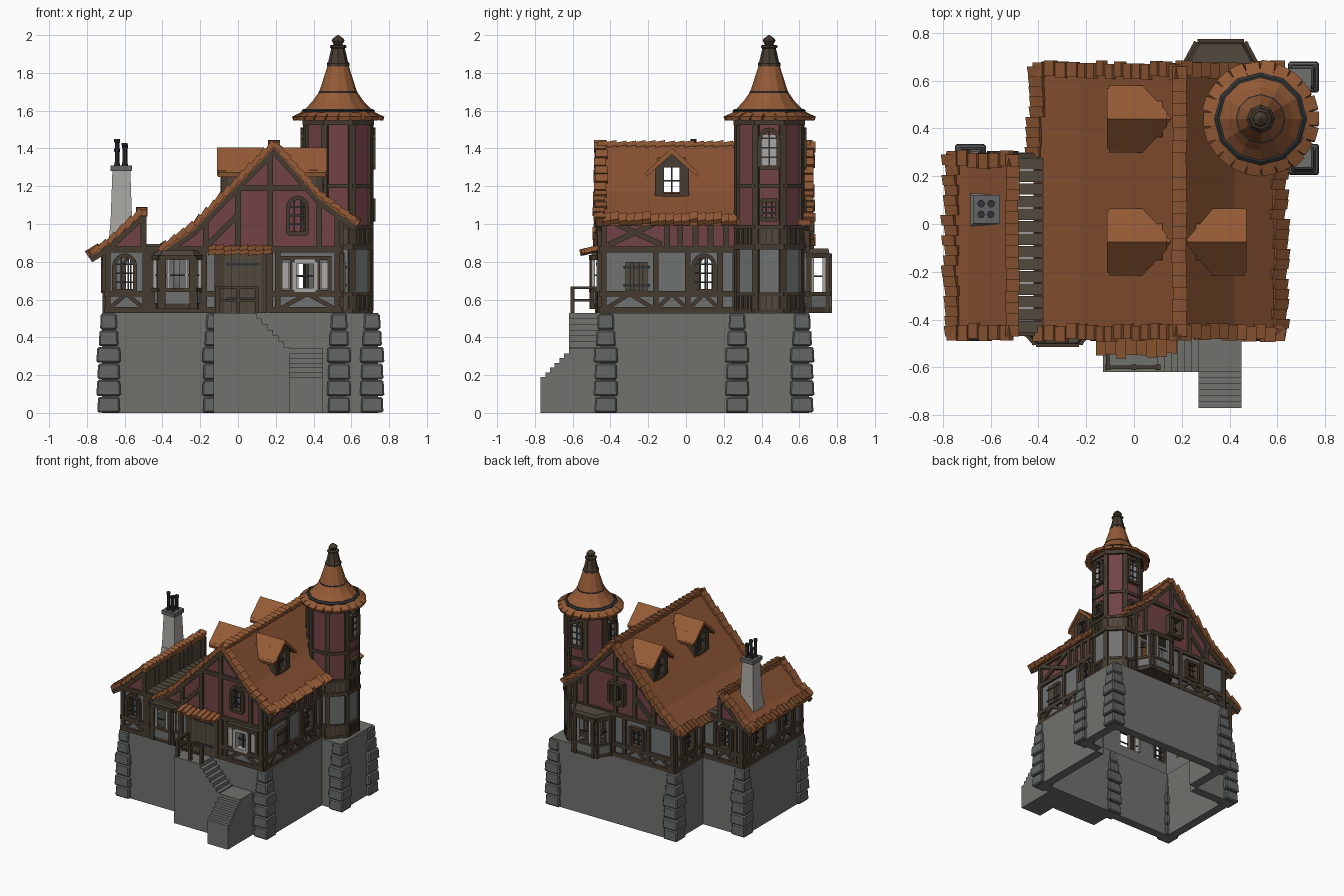
import bpy, bmesh, math, random
from mathutils import Vector as V

if "Cube" in bpy.data.objects:
    bpy.data.objects.remove(bpy.data.objects["Cube"])
random.seed(4)
COL = dict(stone=(.165,.165,.155), block_stone=(.125,.13,.13), grey_plaster=(.16,.17,.165), red_plaster=(.17,.055,.062),
           timber=(.062,.045,.03), plank=(.085,.068,.047), tile=(.30,.105,.037), roof=(.245,.083,.032),
           iron=(.03,.033,.035), pale=(.40,.39,.37))
MAT = {}
for k, c in COL.items():
    MAT[k] = bpy.data.materials.new(k); MAT[k].diffuse_color = (*c, 1)
PARTS = {}
def part(name, mat):
    return PARTS.setdefault(name, (bmesh.new(), mat))[0]
# drawing planes: (u, v, depth outward) to world
front = lambda o: lambda u, z, d: V((u, o-d, z))
back = lambda o: lambda u, z, d: V((u, o+d, z))
right = lambda o: lambda u, z, d: V((o+d, u, z))
left = lambda o: lambda u, z, d: V((o-d, u, z))
T = lambda u, v, d: V((u, v, d))
def prism(bm, P, poly, d0, d1, s=1.0):
    cu = sum(p[0] for p in poly)/len(poly); cv = sum(p[1] for p in poly)/len(poly)
    a = [bm.verts.new(P(u, v, d0)) for u, v in poly]
    b = [bm.verts.new(P(cu+(u-cu)*s, cv+(v-cv)*s, d1)) for u, v in poly]
    bm.faces.new(a); bm.faces.new(b[::-1])
    for i in range(len(a)):
        j = (i+1) % len(a); bm.faces.new((a[i], b[i], b[j], a[j]))
def rect(bm, P, u0, u1, v0, v1, d0, d1, s=1.0):
    prism(bm, P, [(u0,v0),(u1,v0),(u1,v1),(u0,v1)], d0, d1, s)
def beam(bm, P, u0, v0, u1, v1, w=.03, d0=-.005, d1=.018):
    l = math.hypot(u1-u0, v1-v0); a, b = -(v1-v0)/l*w/2, (u1-u0)/l*w/2
    prism(bm, P, [(u0+a,v0+b),(u1+a,v1+b),(u1-a,v1-b),(u0-a,v0-b)], d0, d1)
def beams(P, rows, name="timber_frame", w=.03):
    for r in rows: beam(part(name, "timber"), P, *r, w=w)
def obox(bm, c, x, y, z):
    v = [bm.verts.new(c+x*i+y*j+z*k) for i in (-1,1) for j in (-1,1) for k in (-1,1)]
    for f in ((0,1,3,2),(4,6,7,5),(0,4,5,1),(2,3,7,6),(0,2,6,4),(1,5,7,3)): bm.faces.new([v[i] for i in f])
def tiles(p0, p1, n, a, b, jit=.35, name="edge_tiles"):
    p0, p1, a, b = V(p0), V(p1), V(a), V(b); d = (p1-p0)/n
    for i in range(n):
        r = random.uniform(-jit, jit)
        obox(part(name, "tile"), p0+d*(i+.5)+a*r, d*.5+b*.35, a, b*random.uniform(.8, 1.1))
def lathe(bm, c, prof, n, rot=0):
    rings = [[bm.verts.new((c[0]+r*math.cos(rot+i*math.tau/n), c[1]+r*math.sin(rot+i*math.tau/n), z)) for i in range(n)] for r, z in prof]
    for A, B in zip(rings, rings[1:]):
        for i in range(n): bm.faces.new((A[i], A[(i+1)%n], B[(i+1)%n], B[i]))
    bm.faces.new(rings[0][::-1]); bm.faces.new(rings[-1])
def wall(name, mat, P, outline, holes=(), t=.03):
    cu = bpy.data.curves.new("tmp", 'CURVE'); cu.dimensions = '2D'; cu.fill_mode = 'BOTH'; cu.extrude = t/2
    for loop in [outline, *holes]:
        s = cu.splines.new('POLY'); s.points.add(len(loop)-1); s.use_cyclic_u = True
        for p, q in zip(s.points, loop): p.co = (*q, 0, 1)
    ob = bpy.data.objects.new("tmp", cu); bpy.context.collection.objects.link(ob)
    dg = bpy.context.evaluated_depsgraph_get()
    me = bpy.data.meshes.new_from_object(ob.evaluated_get(dg))
    b = bmesh.new(); b.from_mesh(me); bmesh.ops.remove_doubles(b, verts=b.verts, dist=1e-5)
    for v in b.verts: v.co = P(v.co.x, v.co.y, v.co.z-t/2)
    b.to_mesh(me); part(name, mat).from_mesh(me); b.free()
    bpy.data.objects.remove(ob)
def window(P, u, z0, w, h, arch=False, nv=1, nh=2, d=.025, frame="timber"):
    pts = [(u-w/2, z0), (u+w/2, z0)]
    if arch: pts += [(u+w/2*math.cos(a), z0+h-w/2+w/2*math.sin(a)) for a in [math.pi*i/6 for i in range(7)]]
    else: pts += [(u+w/2, z0+h), (u-w/2, z0+h)]
    for p, q in zip(pts, pts[1:]+pts[:1]): beam(part("window_frames_"+frame, frame), P, *p, *q, w=.022, d0=-.03, d1=d)
    for i in range(nv): x = u-w/2+w*(i+1)/(nv+1); beam(part("window_bars", "iron"), P, x, z0, x, z0+h, .008, -.015, -.005)
    for i in range(nh): z = z0+h*(i+1)/(nh+1); beam(part("window_bars", "iron"), P, u-w/2, z, u+w/2, z, .008, -.015, -.005)
    return pts
def box_pts(a, b, c, d): return [(a,c),(b,c),(b,d),(a,d)]

# stone base: hollow wall ring, tower slab and corner blocks
ring = [(-.72,-.455),(.57,-.455),(.57,.24),(.74,.24),(.74,.65),(-.36,.65),(-.36,.3),(-.72,.3)]
for (x0,y0),(x1,y1) in zip(ring, ring[1:]+ring[:1]):
    l = math.hypot(x1-x0, y1-y0); a, b = -(y1-y0)/l*.035, (x1-x0)/l*.035
    beam(part("base_wall", "stone"), T, x0+a, y0+b, x1+a, y1+b, .07, 0, .53)
rect(part("base_wall", "stone"), T, .5, .74, .24, .65, .49, .53)
for x, y in [(-.685,-.425),(-.685,.27),(-.33,.615),(.535,-.425),(.71,.27),(.71,.615),(-.125,-.425)]:
    for i in range(6):
        h = (.065 if i % 2 else .06) - (.008 if i == 4 else .02 if i == 5 else 0)
        rect(part("corner_blocks", "block_stone"), T, x-h, x+h, y-h, y+h, i*.088+.002, i*.088+.085, .93)
# entrance stairs
st = part("stairs", "stone")
rect(st, T, -.13, .1, -.62, -.44, 0, .53)
for i in range(6):
    rect(st, T, .1+i*.0283, .1283+i*.0283, -.62, -.44, 0, .53-.03*(i+1))
    rect(st, T, .27, .45, -.62-.025*(i+1), -.62-.025*i, 0, .34-.025*(i+1))
rect(st, T, .27, .45, -.62, -.44, 0, .34)
rl = part("railing", "timber")
for x, y in [(-.11,-.6),(.1,-.6),(0,-.6),(-.11,-.47)]: rect(rl, T, x-.011, x+.011, y-.011, y+.011, .53, .67)
for z in (.59, .655):
    rect(rl, T, -.11, .1, -.608, -.592, z, z+.014); rect(rl, T, -.118, -.102, -.6, -.46, z, z+.014)

# ground floor walls with openings
Fr, Ba, Ri, WL, WB, ML = front(-.45), back(.635), right(.54), left(-.70), back(.28), left(-.34)
wall("ground_walls", "grey_plaster", Fr, box_pts(-.70,.54,.53,.87), [window(Fr,-.6,.645,.11,.19,True,2,3),
     box_pts(-.41,-.22,.64,.82), window(Fr,.355,.65,.11,.15,frame="pale",nh=1)])
wall("ground_walls", "grey_plaster", Ri, box_pts(-.45,.28,.53,.87), [window(Ri,.095,.645,.11,.19,True,2,3)])
wall("ground_walls", "grey_plaster", Ba, box_pts(-.34,.54,.53,.87), [box_pts(.26,.46,.64,.82), window(Ba,-.02,.65,.11,.15)])
wall("ground_walls", "grey_plaster", ML, box_pts(.28,.635,.53,.9), [window(ML,.46,.645,.11,.19,True,2,3)])
wall("ground_walls", "grey_plaster", WL, box_pts(-.45,.28,.53,.87), [window(WL,u,.645,.11,.19,True,2,3) for u in (-.25,.12)])
wall("ground_walls", "grey_plaster", WB, box_pts(-.70,-.34,.53,.87), [window(WB,-.55,.645,.11,.19,True,2,3)])
# upper gables and side strip
gable = [(-.32,.87),(.54,.87),(.54,1.05),(.42,1.14),(.19,1.40),(-.23,.975)]
wall("upper_walls", "red_plaster", Fr, gable, [window(Fr,.315,.95,.1,.19,True,2,3)])
wall("upper_walls", "red_plaster", Ba, gable, [window(Ba,.15,.96,.12,.16,False,1,1,.04)])
wall("upper_walls", "red_plaster", Ri, box_pts(-.45,.28,.87,1.05))
for P in (Fr, WB): wall("upper_walls", "red_plaster", P, [(-.70,.87),(-.49,.87),(-.49,1.06)])
# half timbering
def ground_frame(P, a, b, posts):
    beams(P, [(a,.545,b,.545),(a,.865,b,.865),(a,.63,b,.63)])
    beams(P, [(u,.535,u,.87) for u in posts])
    for p, q in zip(posts, posts[1:]):
        if q-p > .12: beams(P, [(p,.545,(p+q)/2,.63),(q,.545,(p+q)/2,.63)], w=.022)
ground_frame(Fr, -.71, -.1, [-.69,-.49,-.46,-.18,-.11])
ground_frame(Fr, .16, .55, [.17,.21,.525])
ground_frame(Ri, -.46, .27, [-.435,-.16,.01,.18,.26])
ground_frame(Ba, -.35, .55, [-.33,-.12,.09,.19,.52])
ground_frame(WL, -.46, .29, [-.435,-.34,-.15,.03,.21,.265])
ground_frame(WB, -.71, -.34, [-.69,-.64,-.46,-.35])
ground_frame(ML, .28, .645, [.29,.38,.54,.63])
prof = [(-.42,.865),(-.23,1.0),(-.07,1.164),(.12,1.358),(.19,1.43),(.26,1.351),(.42,1.17),(.62,1.02)]
wprof = [(-.78,.85),(-.69,.905),(-.51,1.07)]
for P in (Fr, Ba):
    beams(P, [(0,.87,0,1.2),(.17,.87,.17,1.38),(.43,.87,.43,1.12),(-.17,.87,-.17,1.02),(0,1.19,.38,1.19),(-.17,.88,0,1.05),(.525,.87,.525,1.05)])
    beams(P, [(a[0],a[1]-.045,b[0],b[1]-.045) for a, b in zip(prof, prof[1:])])
for P in (Fr, WB): beams(P, [(a[0],a[1]-.04,b[0],b[1]-.04) for a, b in zip(wprof, wprof[1:])]+[(-.5,.87,-.5,1.04)])
beams(Ri, [(-.45,1.03,.28,1.03),(-.435,.88,-.435,1.03),(-.41,.89,-.13,1.02),(-.41,1.02,-.13,.89)]+[(u,.88,u,1.03) for u in (-.1,-.03,.05,.13,.21)])
# door, shutters, pale window surrounds
rect(part("door", "plank"), Fr, -.075, .125, .53, .85, 0, .02)
beams(Fr, [(-.085,.53,-.085,.86),(.135,.53,.135,.86)], "door_frame", .035)
for z in (.6, .78): rect(part("door_iron", "iron"), Fr, -.06, .11, z, z+.014, .02, .026)
for i in range(4): rect(part("door_iron", "iron"), Fr, -.036+i*.04, -.032+i*.04, .53, .85, .02, .023)
for i in range(5): rect(part("shutters", "plank"), Ri, -.32+i*.024, -.299+i*.024, .645, .8, 0, .03)
for z in (.67, .765): rect(part("shutter_iron", "iron"), Ri, -.33, -.19, z, z+.012, .028, .036)
for a in (.235, .44): rect(part("window_panels", "pale"), Fr, a, a+.035, .655, .8, 0, .012)
beams(Fr, [(.215,.82,.495,.82),(.215,.64,.495,.64),(.225,.64,.225,.82),(.485,.64,.485,.82),(.285,.64,.285,.82),(.425,.64,.425,.82)], "front_window_frame", .02)
# bay windows
def bay(pts, zb, zt):
    t, p = part("bay_timber", "timber"), part("bay_panels", "grey_plaster")
    prism(t, T, pts, zb, zb+.03); prism(part("bay_roof", "plank"), T, pts, zt-.03, zt, .9)
    for a, b in zip(pts, pts[1:]):
        beam(p, T, *a, *b, .012, zb+.03, zb+.1)
        for z, w, h in ((zb+.09,.028,.02),(zt-.05,.028,.025)): beam(t, T, *a, *b, w, z, z+h)
        a, b = V(a), V(b)
        for k in (.1, .9): q = a.lerp(b, k); rect(t, T, q.x-.012, q.x+.012, q.y-.012, q.y+.012, zb, zt-.03)
        for k in (.24, .76): q = a.lerp(b, k); rect(part("bay_pale_frame", "pale"), T, q.x-.008, q.x+.008, q.y-.008, q.y+.008, zb+.1, zt-.04)
        beam(part("window_bars", "iron"), T, *a, *b, .007, (zb+zt)/2+.02, (zb+zt)/2+.028)
bay([(.2,.64),(.265,.76),(.46,.76),(.525,.64)], .53, .87)
bay([(-.45,-.455),(-.41,-.5),(-.23,-.5),(-.195,-.455)], .55, .86)

# main roof slabs with openings behind the dormers
def slope(p, q, y0, y1, t=.03):
    prism(part("roof_slabs", "roof"), back(0), [p, q, (q[0],q[1]-t), (p[0],p[1]-t)], y0, y1)
for i, (p, q) in enumerate(zip(prof, prof[1:])):
    spans = [(-.47,-.15),(0,.365),(.515,.66)] if i == 2 else [(-.47,-.15),(0,.66)] if i == 5 else [(-.47,.66)]
    for s in spans: slope(p, q, *s)
for p, q in zip(wprof, wprof[1:]): slope(p, q, -.46, .29)
def barge(pr, ys):
    for y in ys:
        for p, q in zip(pr, pr[1:]):
            d = V((q[0]-p[0], 0, q[1]-p[1])); n = V((-d.z, 0, d.x)).normalized()*.016
            tiles((p[0],y,p[1]), (q[0],y,q[1]), max(1, round(d.length/.055)), (0,.032,0), n, .25)
barge([prof[i] for i in (0,1,4,6,7)], (-.455,.645)); barge(wprof, (-.45,.27))
tiles((-.41,.28,.872), (-.41,.66,.872), 9, (.028,0,.02), (-.009,0,.012))
tiles((.605,-.48,1.03), (.605,.27,1.03), 18, (.028,0,-.02), (.009,0,.012))
tiles((-.765,-.47,.86), (-.765,.29,.86), 18, (.026,0,.016), (-.008,0,.012))
tiles((.19,-.47,1.425), (.19,.66,1.425), 22, (.03,0,0), (0,0,.014), .1)
tiles((-.51,-.47,1.065), (-.51,.29,1.065), 16, (.028,0,0), (0,0,.018), .1)
tiles((-.16,-.5,.862), (.18,-.5,.862), 8, (0,.05,.012), (0,-.003,.012), .3, "door_canopy")
# timber valley between the roofs
for i in range(14):
    y = -.455+i*.0525; rect(part("valley_planks", "plank"), T, -.49, -.355, y, y+.048, .87, .893)
    rect(part("valley_planks", "plank"), T, -.505, -.487, y, y+.048, .87, 1.055)
# dormers
for s, y in ((1,-.075),(-1,-.075),(-1,.44)):
    xf = .18+.26*s; P = right(xf) if s > 0 else left(xf)
    window(P, y, 1.15, .105, .16, False, 1, 1, .012)
    t = part("dormer_frame", "timber")
    for k in (-1, 1):
        rect(t, P, y+k*.057, y+k*.09, 1.12, 1.31, -.03, .008)
        prism(part("dormer_sides", "plank"), back(0), [(xf,1.13),(xf,1.3),(xf-s*.17,1.3)], y+k*.075, y+k*.088)
        prism(part("dormer_roofs", "tile"), P, [(y,1.395),(y,1.37),(y+k*.135,1.25),(y+k*.14,1.272)], -.24, .025)
        for i in range(5):
            r = random.uniform(0, .018)*1.0; w = .118+r-.012*max(0, i-2)
            prism(part("dormer_roofs", "tile"), P, [(y,1.405),(y,1.38),(y+k*w,1.395-w*.9-.022),(y+k*(w+.004),1.395-w*.9)], .032-i*.05-.05, .032-i*.05)
    prism(t, P, [(y-.09,1.31),(y+.09,1.31),(y,1.38)], -.03, .005)

# round-roofed octagonal tower
C, R8 = (.53, .44), math.pi/8
lathe(part("tower_lower", "grey_plaster"), C, [(.186,.53),(.186,.89)], 8, R8)
lathe(part("tower_upper", "red_plaster"), C, [(.186,.89),(.186,1.56)], 8, R8)
lathe(part("tower_planks", "plank"), C, [(.193,.53),(.193,.62)], 8, R8)
lathe(part("tower_planks", "plank"), C, [(.193,.89),(.193,.98)], 8, R8)
for z, r, h in ((.53,.2,.02),(.62,.2,.018),(.865,.204,.028),(.975,.204,.02),(1.19,.198,.022),(1.525,.205,.045)):
    lathe(part("tower_bands", "timber"), C, [(r,z),(r,z+h)], 8, R8)
for i in range(8):
    a = R8+i*math.pi/4; e, f = V((math.cos(a), math.sin(a), 0)), V((-math.sin(a), math.cos(a), 0))
    obox(part("tower_posts", "timber"), V((*C,1.04))+e*.182, e*.012, f*.018, V((0,0,.5)))
    b = a+R8; e, f = V((math.cos(b), math.sin(b), 0)), V((-math.sin(b), math.cos(b), 0))
    for k in (-.05,-.017,.017,.05):
        for z in (.58,.935): obox(part("tower_battens", "timber"), V((*C,z))+e*.18+f*k, e*.006, f*.006, V((0,0,.045)))
for P, u in ((right(.704),.44),(left(.356),.44),(back(.614),.53)):
    rect(part("tower_panes", "pale"), P, u-.04, u+.04, 1.31, 1.47, -.004, .002)
    window(P, u, 1.3, .1, .2, True, 2, 3, .025); rect(part("window_bars", "iron"), P, u-.004, u+.004, 1.31, 1.49, 0, .008)
    for z in (1.35, 1.4, 1.45): rect(part("window_bars", "iron"), P, u-.045, u+.045, z, z+.008, 0, .008)
    window(P, u, 1.025, .085, .1, False, 0, 0)
    for k in (-.015, .015):
        rect(part("window_bars", "iron"), P, u+k-.004, u+k+.004, 1.03, 1.12, 0, .008); rect(part("window_bars", "iron"), P, u-.04, u+.04, 1.07+k, 1.078+k, 0, .008)
lathe(part("tower_roof", "tile"), C, [(.215,1.555),(.19,1.59),(.178,1.605),(.135,1.65),(.1,1.7),(.055,1.84)], 12)
lathe(part("tower_roof_ring", "iron"), C, [(.188,1.588),(.195,1.6),(.182,1.61)], 12)
lathe(part("tower_roof_ring", "iron"), C, [(.101,1.692),(.104,1.7),(.097,1.706)], 12)
for i in range(22):
    a = i*math.tau/22; e, f = V((math.cos(a), math.sin(a), 0)), V((-math.sin(a), math.cos(a), 0))
    obox(part("tower_eave_tiles", "tile"), V((*C,1.572))+e*random.uniform(.203,.213), e*.03-V((0,0,.014)), f*.029, (e*.3+f*.25+V((0,0,1)))*.01)
lathe(part("finial", "timber"), C, [(.05,1.83),(.06,1.835),(.06,1.85),(.052,1.86),(.036,1.93),(.044,1.935),(.044,1.945),(.022,1.95),(.034,1.97),(.028,1.982),(.004,2.0)], 8)
# chimney
ch = part("chimney", "pale")
rect(ch, T, -.685, -.545, -.01, .13, .9, 1.02, .85); rect(ch, T, -.675, -.56, .005, .12, 1.0, 1.29, .82)
rect(part("chimney_cap", "block_stone"), T, -.675, -.56, .003, .122, 1.28, 1.31)
for x, y, z in ((-.64,.04,1.45),(-.6,.04,1.43),(-.64,.085,1.4),(-.598,.085,1.42)):
    lathe(part("chimney_pots", "iron"), (x,y), [(.018,1.3),(.012,1.33),(.012,z-.02),(.016,z-.015),(.016,z)], 8)

# turn every part into an object
for name, (bm, mat) in PARTS.items():
    bmesh.ops.recalc_face_normals(bm, faces=bm.faces)
    me = bpy.data.meshes.new(name); bm.to_mesh(me); bm.free()
    me.materials.clear(); me.materials.append(MAT[mat])
    ob = bpy.data.objects.new(name, me); bpy.context.collection.objects.link(ob)
    if name == "corner_blocks":
        m = ob.modifiers.new("soft_edges", 'BEVEL'); m.width = .008; m.segments = 1

for m in bpy.data.materials:
    if m.users and not m.is_grease_pencil:
        m.use_nodes = True
        m.node_tree.nodes["Principled BSDF"].inputs["Base Color"].default_value = m.diffuse_color
